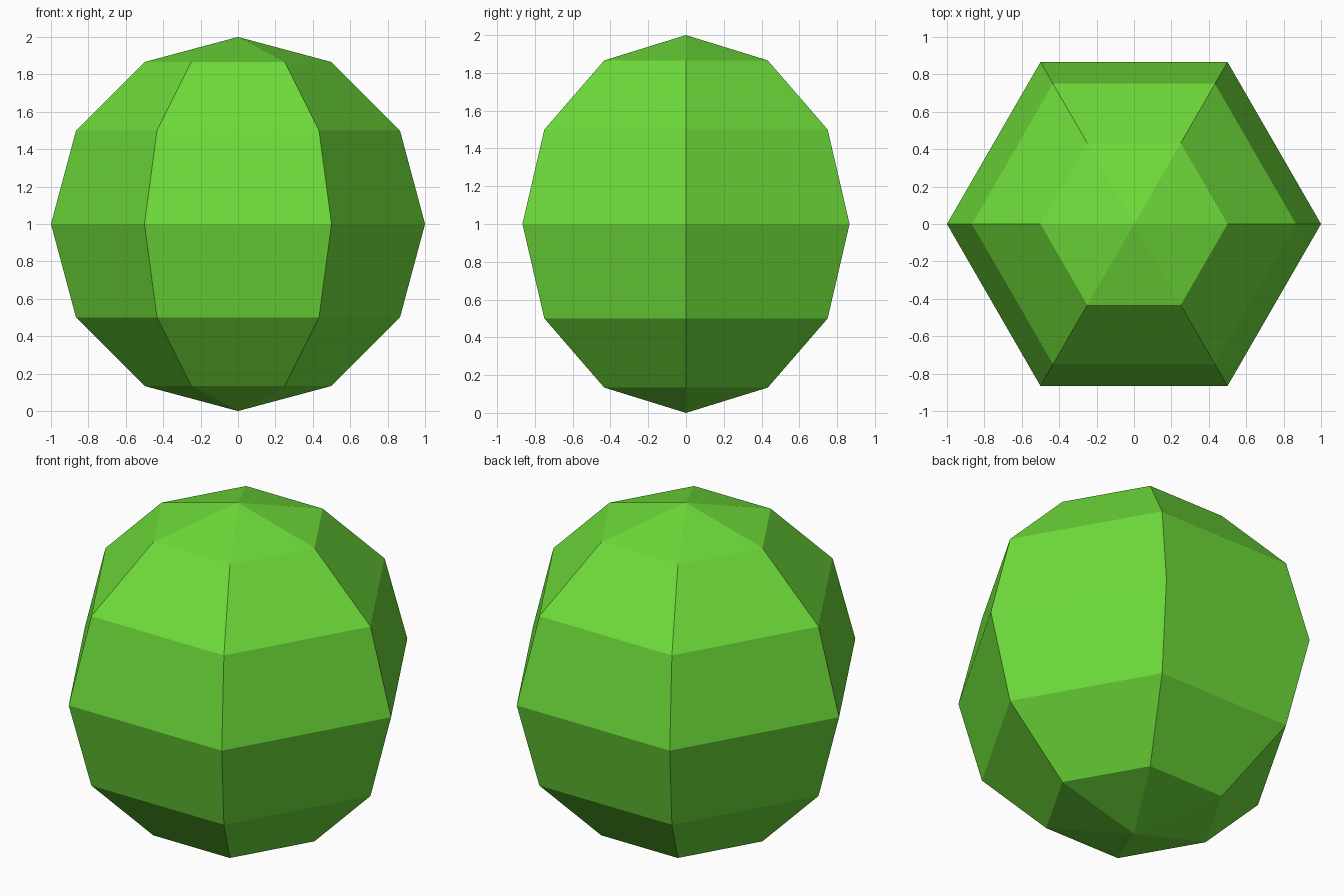
import bpy, bmesh
from math import sin, cos, pi

if "Cube" in bpy.data.objects:
    bpy.data.objects.remove(bpy.data.objects["Cube"])

SIDES, RINGS, RADIUS = 6, 6, 1.0

# Half-circle profile in the xz plane, spun into a six-sided low-poly ball
bm = bmesh.new()
profile = [bm.verts.new((RADIUS * sin(pi * i / RINGS), 0, RADIUS - RADIUS * cos(pi * i / RINGS)))
           for i in range(RINGS + 1)]
edges = [bm.edges.new(pair) for pair in zip(profile, profile[1:])]
bmesh.ops.spin(bm, geom=profile + edges, cent=(0, 0, 0), axis=(0, 0, 1),
               angle=2 * pi, steps=SIDES)
bmesh.ops.remove_doubles(bm, verts=bm.verts[:], dist=0.001)
bmesh.ops.recalc_face_normals(bm, faces=bm.faces[:])

mesh = bpy.data.meshes.new("foliage_ball")
bm.to_mesh(mesh)
bm.free()
ball = bpy.data.objects.new("foliage_ball", mesh)
bpy.context.collection.objects.link(ball)

# Leaf green
green = bpy.data.materials.new("leaf_green")
green.diffuse_color = (0.156, 0.716, 0.042, 1)
green.use_nodes = True
green.node_tree.nodes["Principled BSDF"].inputs["Base Color"].default_value = green.diffuse_color
mesh.materials.append(green)
